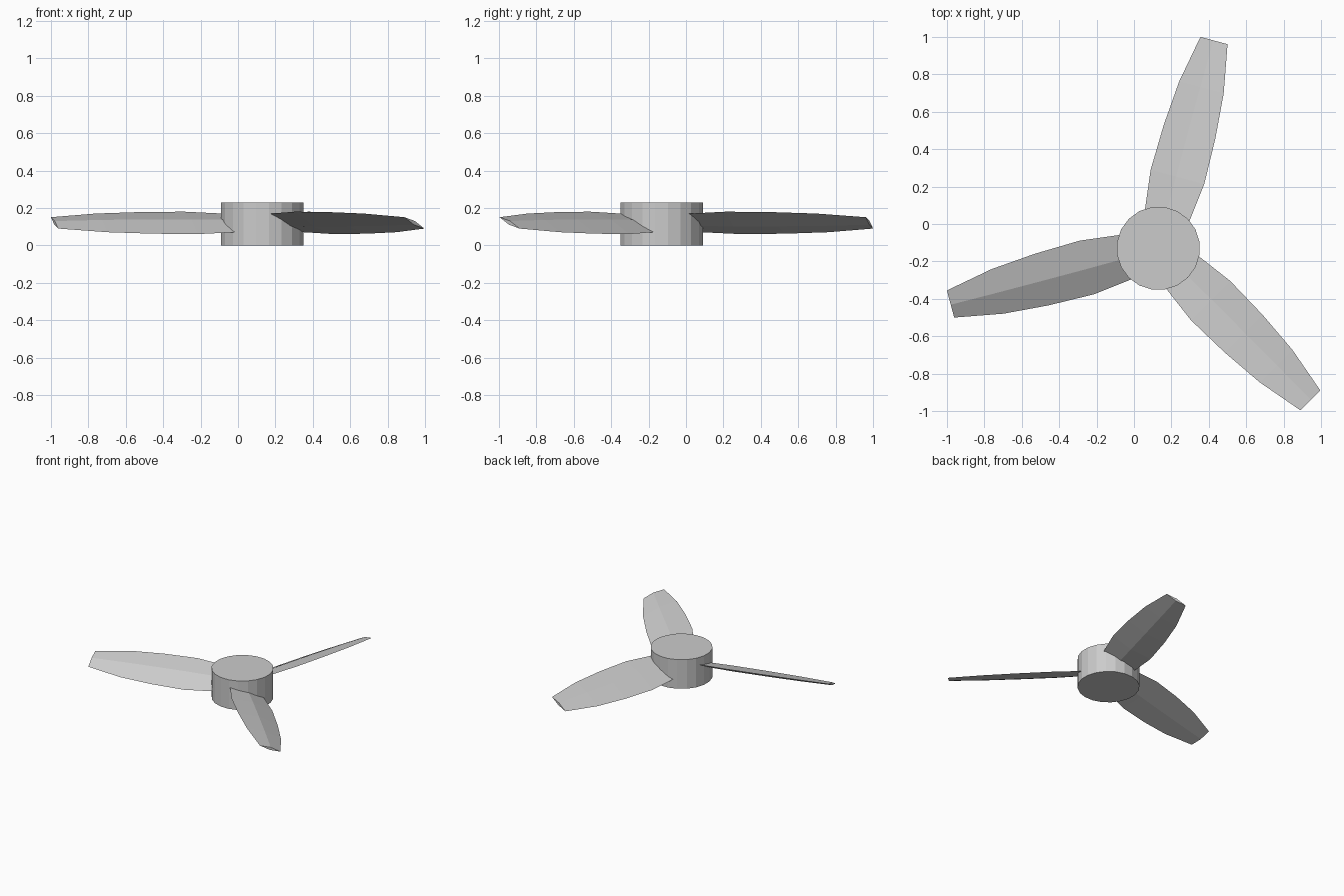
import bpy, bmesh, math
from mathutils import Matrix

cube = bpy.data.objects.get("Cube")
if cube:
    bpy.data.objects.remove(cube, do_unlink=True)

# Single plain grey
grey = bpy.data.materials.new("light_grey")
grey.use_nodes = True
colour = (0.6, 0.6, 0.6, 1)
grey.diffuse_color = colour
grey.node_tree.nodes["Principled BSDF"].inputs["Base Color"].default_value = colour

CENTRE = (0.13, -0.13, 0)
HUB_RADIUS, HUB_HEIGHT = 0.223, 0.23
BLADE_Z = 0.12
PITCH = math.radians(-22)
# Distance from the hub axis, half chord
STATIONS = [(0.14, 0.127), (0.395, 0.16), (0.645, 0.154), (0.89, 0.133), (1.15, 0.081)]
THICKNESS = 0.13


def add_object(name, bm):
    bmesh.ops.recalc_face_normals(bm, faces=bm.faces)
    mesh = bpy.data.meshes.new(name)
    bm.to_mesh(mesh)
    bm.free()
    mesh.materials.append(grey)
    obj = bpy.data.objects.new(name, mesh)
    bpy.context.collection.objects.link(obj)
    return obj


# Hub: faceted drum
bm = bmesh.new()
bmesh.ops.create_cone(bm, cap_ends=True, segments=20, radius1=HUB_RADIUS,
                      radius2=HUB_RADIUS, depth=HUB_HEIGHT)
bmesh.ops.rotate(bm, verts=bm.verts, matrix=Matrix.Rotation(math.pi / 20, 3, "Z"))
bmesh.ops.translate(bm, verts=bm.verts, vec=(CENTRE[0], CENTRE[1], HUB_HEIGHT / 2))
add_object("hub", bm)


# Blade: diamond section lofted along the stations, then pitched about its length
def make_blade(name, angle):
    bm = bmesh.new()
    rings = []
    for dist, half in STATIONS:
        t = half * THICKNESS
        section = [(half, 0), (0, t), (-half, 0), (0, -t)]
        rings.append([bm.verts.new((dist, y, z)) for y, z in section])
    for a, b in zip(rings, rings[1:]):
        for i in range(4):
            j = (i + 1) % 4
            bm.faces.new((a[i], a[j], b[j], b[i]))
    bm.faces.new(rings[0])
    bm.faces.new(rings[-1])
    place = (Matrix.Translation((CENTRE[0], CENTRE[1], BLADE_Z))
             @ Matrix.Rotation(math.radians(angle), 4, "Z")
             @ Matrix.Rotation(PITCH, 4, "X"))
    bmesh.ops.transform(bm, matrix=place, verts=bm.verts)
    add_object(name, bm)


for name, angle in (("back_blade", 75), ("right_blade", 195), ("front_left_blade", 315)):
    make_blade(name, angle)
